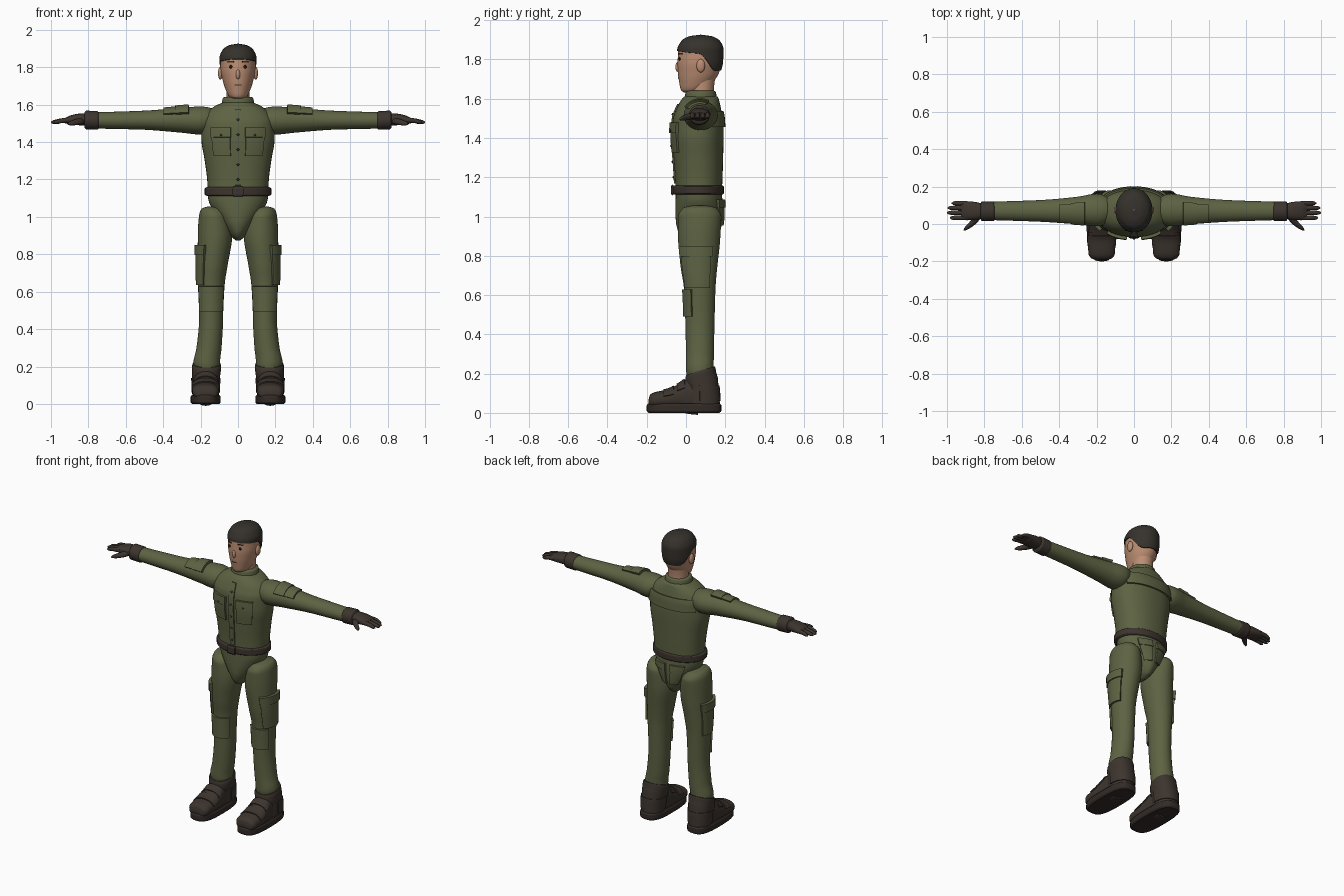
import bpy, bmesh, math
from mathutils import Vector

if "Cube" in bpy.data.objects:
    bpy.data.objects.remove(bpy.data.objects["Cube"])


def material(name, rgb):
    m = bpy.data.materials.new(name)
    m.use_nodes = True
    m.diffuse_color = (*rgb, 1)
    m.node_tree.nodes["Principled BSDF"].inputs["Base Color"].default_value = (*rgb, 1)
    return m


GREEN = material("olive cloth", (.11, .125, .056))
SKIN = material("skin", (.50, .27, .17))
LEATHER = material("dark leather", (.045, .034, .027))
SOLE = material("sole rubber", (.032, .024, .020))
HAIR = material("dark hair", (.036, .031, .025))
BLACK = material("eye black", (.012, .010, .009))


def finish(name, bm, mat, mirror=False, angle=40):
    me = bpy.data.meshes.new(name)
    bm.to_mesh(me)
    bm.free()
    ob = bpy.data.objects.new(name, me)
    bpy.context.collection.objects.link(ob)
    me.materials.append(mat)
    bpy.ops.object.select_all(action="DESELECT")
    bpy.context.view_layer.objects.active = ob
    ob.select_set(True)
    bpy.ops.object.shade_smooth_by_angle(angle=math.radians(angle))
    if mirror:
        ob.modifiers.new("Mirror", "MIRROR").use_mirror_merge = False
    return ob


class Form:
    """Smooth tube through rows of (position, centre u, centre v, radius u, radius v)."""

    def __init__(self, axis, rows, power=1.0):
        self.axis, self.rows, self.power = axis, sorted(rows), power

    def slope(self, i, k):
        r = self.rows
        if i in (0, len(r) - 1):
            i = max(i, 1)
            return (r[i][k] - r[i - 1][k]) / (r[i][0] - r[i - 1][0])
        p = (r[i][k] - r[i - 1][k]) / (r[i][0] - r[i - 1][0])
        q = (r[i + 1][k] - r[i][k]) / (r[i + 1][0] - r[i][0])
        return 2 * p * q / (p + q) if p * q > 0 else 0

    def section(self, t):
        r = self.rows
        i = 0
        while i < len(r) - 2 and t > r[i + 1][0]:
            i += 1
        h = r[i + 1][0] - r[i][0]
        s = (t - r[i][0]) / h
        b = s * s * (3 - 2 * s)
        return [r[i][k] * (1 - b) + r[i + 1][k] * b
                + h * s * (1 - s) * ((1 - s) * self.slope(i, k) - s * self.slope(i + 1, k))
                for k in range(1, 5)]

    def point(self, t, deg):
        cu, cv, ru, rv = self.section(t)
        c, s = math.cos(math.radians(deg)), math.sin(math.radians(deg))
        u = cu + ru * math.copysign(abs(c) ** self.power, c)
        v = cv + rv * math.copysign(abs(s) ** self.power, s)
        return Vector({"z": (u, v, t), "x": (t, u, v), "y": (v, t, u)}[self.axis])

    def normal(self, t, deg):
        e = 0.001
        lo, hi = max(t - e, self.rows[0][0]), min(t + e, self.rows[-1][0])
        da = self.point(t, deg + 1) - self.point(t, deg - 1)
        return da.cross(self.point(hi, deg) - self.point(lo, deg)).normalized()


def loft(name, form, mat, mirror=False, segs=40, steps=5, slant=None):
    """Closed solid following a form."""
    ts = [a[0] + (b[0] - a[0]) * k / steps
          for a, b in zip(form.rows, form.rows[1:]) for k in range(steps)]
    ts.append(form.rows[-1][0])
    bm = bmesh.new()
    rings = [[bm.verts.new(form.point(t, 360 * j / segs)) for j in range(segs)] for t in ts]
    for a, b in zip(rings, rings[1:]):
        for j in range(segs):
            k = (j + 1) % segs
            bm.faces.new((a[j], a[k], b[k], b[j]))
    bm.faces.new(rings[0][::-1])
    bm.faces.new(rings[-1])
    if slant:
        for v in bm.verts:
            v.co.z += slant(v.co)
    return finish(name, bm, mat, mirror)


def panel(name, form, mat, t0, t1, a0, a1, thick=.009, mirror=False, n=14, start=None):
    """Raised plate that follows a form; a full turn leaves only the lower rim tucked in."""
    full = a1 - a0 >= 360
    f = [0, .012] + [i / n for i in range(1, n)] + [.988, 1]
    if full:
        f = [i / 48 for i in range(49)]
    bm = bmesh.new()
    grid = []
    for i, s in enumerate(f):
        row = []
        for j, w in enumerate(f):
            a = a0 + (a1 - a0) * w
            low = start(form, a) if start else t0
            t = low + (t1 - low) * s
            rim = i == 0 or (not full and (i == len(f) - 1 or j in (0, len(f) - 1)))
            row.append(bm.verts.new(form.point(t, a) + form.normal(t, a) * (-.006 if rim else thick)))
        grid.append(row)
    for p, q in zip(grid, grid[1:]):
        for j in range(len(f) - 1):
            bm.faces.new((p[j], p[j + 1], q[j + 1], q[j]))
    if full:
        bmesh.ops.remove_doubles(bm, verts=bm.verts, dist=.00001)
    return finish(name, bm, mat, mirror)


def ball(name, pos, size, mat, mirror=False):
    bm = bmesh.new()
    bmesh.ops.create_uvsphere(bm, u_segments=20, v_segments=12, radius=1)
    for v in bm.verts:
        v.co = Vector(pos) + v.co * Vector(size)
    return finish(name, bm, mat, mirror, 80)


# Torso, collar and jacket details
torso = Form("z", [(1.12, 0, .065, .160, .118), (1.2, 0, .065, .165, .121), (1.3, 0, .063, .178, .126),
                   (1.42, 0, .060, .196, .132), (1.5, 0, .061, .195, .127), (1.55, 0, .065, .175, .113),
                   (1.585, 0, .070, .135, .100), (1.61, 0, .075, .085, .085), (1.62, 0, .075, .05, .06)], .9)
loft("jacket", torso, GREEN)
collar = Form("z", [(1.56, 0, .075, .10, .092), (1.6, 0, .075, .088, .083), (1.635, 0, .075, .081, .076),
                    (1.641, 0, .075, .072, .068)])
loft("collar", collar, GREEN)
panel("front_placket", torso, GREEN, 1.165, 1.575, -94.5, -85.5, .007)
panel("chest_pockets", torso, GREEN, 1.325, 1.47, -80, -48, .010, True)
panel("chest_pocket_flaps", torso, GREEN, 1.425, 1.478, -81, -47, .016, True)
panel("back_yoke", torso, GREEN, 1.455, 1.535, 32, 148, .010)
for z in (1.2, 1.28, 1.36, 1.44, 1.52):
    ball("jacket_button", torso.point(z, -90) - Vector((0, .007, 0)), (.007, .005, .007), LEATHER)
ball("pocket_buttons", torso.point(1.437, -65) - Vector((0, .016, 0)), (.006, .005, .006), LEATHER, True)

# Belt
belt = Form("z", [(1.112, 0, .062, .168, .124), (1.119, 0, .062, .178, .131),
                  (1.152, 0, .062, .178, .131), (1.159, 0, .062, .168, .124)])
loft("belt", belt, LEATHER)
panel("belt_buckle", belt, LEATHER, 1.114, 1.157, -99, -81, .008)

# Hips and seat pockets
hips = Form("z", [(.875, 0, .065, .012, .04), (.89, 0, .065, .032, .08), (.93, 0, .066, .062, .108),
                  (.98, 0, .067, .098, .119), (1.04, 0, .067, .137, .121), (1.09, 0, .066, .158, .119),
                  (1.13, 0, .065, .163, .117)])
loft("hips", hips, GREEN)
panel("seat_pockets", hips, GREEN, .955, 1.08, 50, 83, .010, True)
panel("seat_pocket_flaps", hips, GREEN, 1.045, 1.087, 49, 84, .015, True)

# Trouser legs
leg = Form("z", [(1.056, .135, .07, .025, .035), (1.045, .135, .07, .058, .082), (1.0, .128, .07, .081, .110),
                 (.9, .123, .067, .092, .108), (.75, .135, .066, .081, .094), (.63, .143, .070, .071, .080),
                 (.45, .144, .071, .064, .074), (.3, .155, .071, .067, .071), (.22, .167, .070, .071, .070),
                 (.19, .167, .070, .066, .066)])
loft("trouser_legs", leg, GREEN, True)
panel("cargo_pockets", leg, GREEN, .635, .84, -58, 36, .011, True)
panel("cargo_pocket_flaps", leg, GREEN, .795, .85, -60, 38, .018, True)
panel("knee_pads", leg, GREEN, .49, .63, -150, -30, .010, True)

# Boots
sole = Form("z", [(0, .173, -.010, .072, .180), (.01, .173, -.010, .080, .190),
                  (.038, .173, -.010, .080, .190), (.048, .173, -.010, .073, .183)], .68)
loft("boot_soles", sole, SOLE, True)
shaft = Form("z", [(.04, .173, .085, .070, .088), (.12, .172, .084, .073, .084),
                   (.2, .168, .074, .078, .077), (.216, .168, .074, .074, .073)], .9)
loft("boot_shafts", shaft, LEATHER, True,
     slant=lambda p: (p.y - .075) * .3 if p.z > .15 else 0)
toe = Form("y", [(-.19, .055, .173, .015, .035), (-.183, .06, .173, .032, .056), (-.16, .065, .173, .040, .070),
                 (-.09, .07, .173, .050, .074), (-.04, .08, .173, .066, .070), (.01, .085, .172, .090, .066),
                 (.06, .085, .172, .095, .062)], .85)
loft("boot_uppers", toe, LEATHER, True)
panel("toe_bands", toe, LEATHER, -.115, -.06, -75, 75, .006, True)
panel("instep_bands", toe, LEATHER, -.045, -.005, -65, 65, .006, True)
panel("heel_counters", shaft, LEATHER, .06, .14, -10, 190, .005, True)

# Sleeves and arm pockets
sleeve = Form("x", [(.115, .075, 1.52, .03, .03), (.135, .075, 1.52, .066, .058), (.2, .075, 1.515, .087, .075),
                    (.3, .072, 1.517, .074, .067), (.5, .07, 1.517, .058, .051),
                    (.7, .07, 1.516, .051, .045), (.77, .07, 1.516, .049, .043)])
loft("sleeves", sleeve, GREEN, True)
panel("arm_pockets", sleeve, GREEN, .265, .40, 62, 150, .010, True)
panel("arm_pocket_flaps", sleeve, GREEN, .262, .335, 60, 152, .015, True)

# Gloves
cuff = Form("x", [(.745, .068, 1.516, .046, .043), (.752, .068, 1.516, .053, .050),
                  (.812, .068, 1.518, .053, .050), (.822, .068, 1.518, .040, .038)])
loft("glove_cuffs", cuff, LEATHER, True)
palm = Form("x", [(.80, .068, 1.52, .038, .034), (.85, .07, 1.521, .048, .031),
                  (.90, .072, 1.518, .050, .023), (.925, .073, 1.515, .044, .014)], .85)
loft("glove_palms", palm, LEATHER, True, 28)
for finger, y, tip in (("index", .033, .985), ("middle", .060, 1.0), ("ring", .086, .996), ("little", .111, .975)):
    form = Form("x", [(.89, y, 1.519, .013, .014), (.94, y, 1.515, .0125, .013),
                      (tip - .012, y, 1.507, .010, .010), (tip, y, 1.505, .003, .003)])
    loft(finger + "_fingers", form, LEATHER, True, 14, 3)
thumb = Form("y", [(.05, 1.515, .832, .018, .022), (.01, 1.508, .858, .016, .022),
                   (-.02, 1.500, .890, .012, .017), (-.034, 1.496, .905, .004, .006)])
loft("thumbs", thumb, LEATHER, True, 16)

# Head and neck
loft("neck", Form("z", [(1.58, 0, .080, .066, .066), (1.64, 0, .080, .062, .062),
                        (1.72, 0, .085, .062, .065)]), SKIN)
head = Form("z", [(1.632, 0, .025, .025, .035), (1.642, 0, .033, .046, .058), (1.68, 0, .050, .066, .084),
                  (1.73, 0, .063, .082, .104), (1.79, 0, .070, .093, .113), (1.85, 0, .073, .093, .112),
                  (1.89, 0, .075, .077, .094), (1.912, 0, .075, .045, .058), (1.92, 0, .075, .002, .002)])
loft("head", head, SKIN)


def hairline(form, a):
    """Lower edge of the hair: high over the brow, dropping to the nape."""
    back = min(1, max(0, (math.sin(math.radians(a)) + .1) / .95))
    return 1.842 - .1 * back * back * (3 - 2 * back) - .012 * math.cos(math.radians(a)) ** 2


panel("hair", head, HAIR, 1.84, 1.92, 0, 360, .006, start=hairline)
ball("ears", (.094, .075, 1.768), (.013, .022, .034), SKIN, True)
ball("nose", (0, -.040, 1.762), (.012, .014, .026), SKIN)
eye = head.point(1.803, -66)
ball("eyes", eye, (.010, .005, .009), BLACK, True)
panel("eyebrows", head, HAIR, 1.825, 1.833, -76, -52, .004, True)
panel("mouth", head, LEATHER, 1.704, 1.708, -104, -76, .002)
